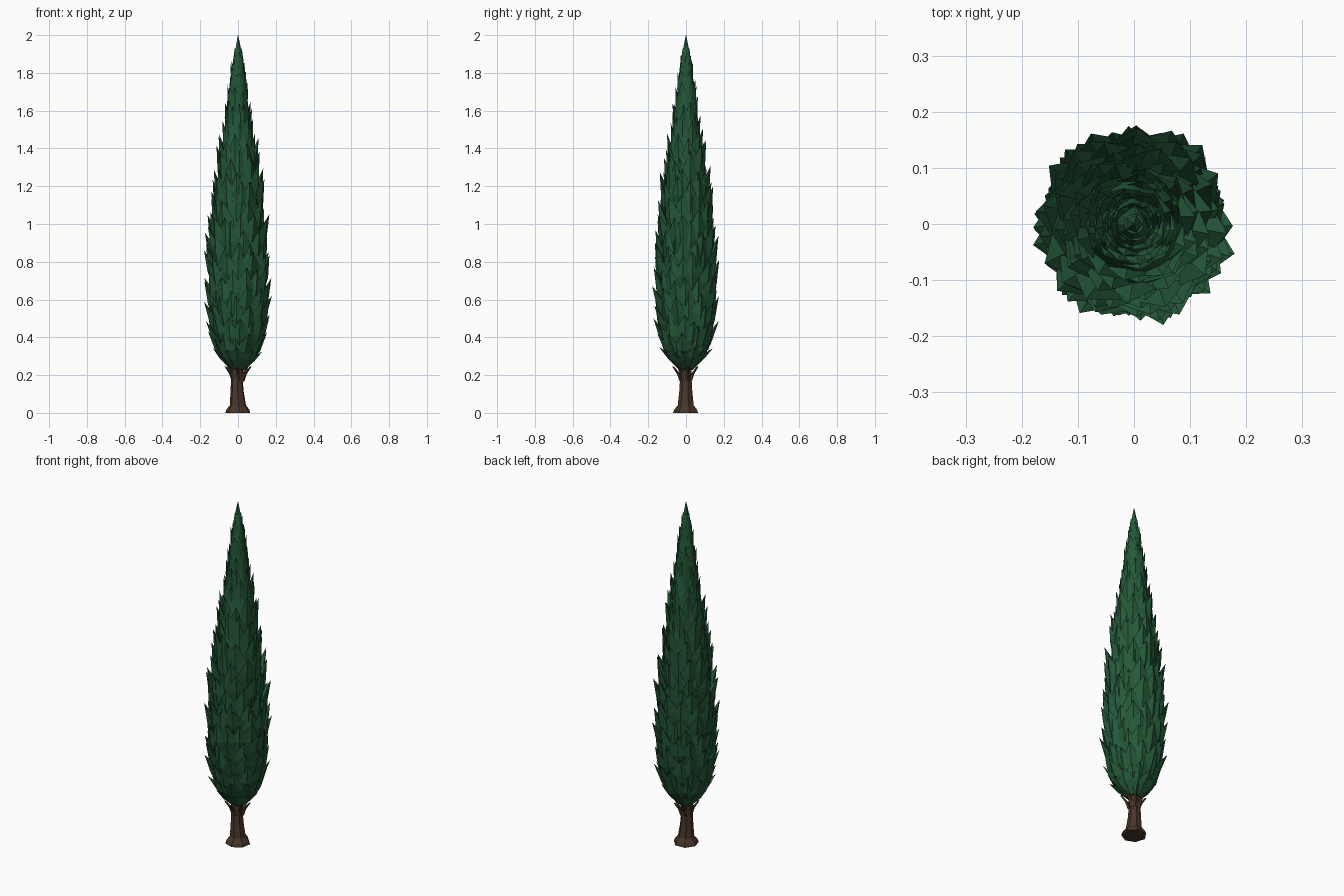
import bpy, bmesh, math, random
from mathutils import Vector

if "Cube" in bpy.data.objects:
    bpy.data.objects.remove(bpy.data.objects["Cube"])

random.seed(7)


def material(name, rgb):
    m = bpy.data.materials.new(name)
    m.diffuse_color = (*rgb, 1)
    m.use_nodes = True
    m.node_tree.nodes["Principled BSDF"].inputs["Base Color"].default_value = m.diffuse_color
    return m


GREEN = material("cypress green", (0.018, 0.100, 0.040))
BARK = material("bark brown", (0.066, 0.036, 0.022))


def finish(bm, name, mat):
    bmesh.ops.recalc_face_normals(bm, faces=bm.faces)
    me = bpy.data.meshes.new(name)
    bm.to_mesh(me)
    bm.free()
    me.materials.append(mat)
    ob = bpy.data.objects.new(name, me)
    bpy.context.collection.objects.link(ob)
    return ob


def lathe(bm, rings, sides, turn=0.0):
    """Closed faceted tube through (radius, z, x offset, y offset) rings."""
    loops = []
    for r, z, ox, oy in rings:
        loops.append([bm.verts.new((ox + r * math.cos(turn + math.tau * i / sides),
                                    oy + r * math.sin(turn + math.tau * i / sides), z))
                      for i in range(sides)])
    for a, b in zip(loops, loops[1:]):
        for i in range(sides):
            j = (i + 1) % sides
            bm.faces.new((a[i], a[j], b[j], b[i]))
    bm.faces.new(loops[0][::-1])
    bm.faces.new(loops[-1])


# Crown outline: (height, outer radius)
OUTLINE = [(0.22, 0.04), (0.27, 0.095), (0.33, 0.135), (0.42, 0.163), (0.55, 0.176),
           (0.70, 0.181), (0.82, 0.178), (1.0, 0.166), (1.2, 0.144), (1.4, 0.116),
           (1.6, 0.077), (1.8, 0.047), (1.9, 0.032), (2.0, 0.004)]


def outline(z):
    for (z0, r0), (z1, r1) in zip(OUTLINE, OUTLINE[1:]):
        if z <= z1:
            return r0 + (r1 - r0) * max(0, z - z0) / (z1 - z0)
    return OUTLINE[-1][1]


# Trunk with a flared foot
bm = bmesh.new()
lathe(bm, [(0.068, 0, 0, 0), (0.062, 0.018, 0, 0), (0.044, 0.04, 0, 0), (0.036, 0.11, -0.004, 0),
           (0.031, 0.19, -0.006, 0), (0.036, 0.30, -0.004, 0)], 7, 0.3)
finish(bm, "trunk", BARK)

# Short limbs reaching up into the crown
bm = bmesh.new()
for k in range(7):
    a = math.tau * k / 7 + 0.2
    c, s = math.cos(a), math.sin(a)
    lathe(bm, [(0.012, 0.165, 0.022 * c, 0.022 * s), (0.009, 0.205, 0.038 * c, 0.038 * s),
               (0.005, 0.245, 0.068 * c, 0.068 * s)], 4, a)
finish(bm, "limbs", BARK)

# Solid inner foliage
bm = bmesh.new()
lathe(bm, [(outline(z) * 0.74, z, 0, 0) for z in
           (0.235, 0.27, 0.33, 0.42, 0.6, 0.8, 1.0, 1.2, 1.4, 1.6, 1.8, 1.93)], 12)
finish(bm, "inner_foliage", GREEN)


def leaf(bm, angle, z_tip, length, width, r_tip):
    """Folded kite-shaped scale with its tip turned outward."""
    rad = Vector((math.cos(angle), math.sin(angle), 0))
    tan = Vector((-rad.y, rad.x, 0))

    def point(r, side, z):
        return bm.verts.new(rad * r + tan * side + Vector((0, 0, z)))
    z0 = max(0.225, z_tip - length)
    span = z_tip - z0
    zm = z0 + span * 0.50
    body = min(outline(zm) * 0.90, r_tip * 0.96)
    lean = random.uniform(-0.12, 0.12) * width
    base = point(min(outline(z0) * 0.72, body), 0, z0)
    left = point(body * 0.86, -width / 2, zm + span * 0.06)
    right = point(body * 0.86, width / 2, zm + span * 0.06)
    ridge = point(body, lean, zm)
    back = point(body * 0.70, 0, zm + span * 0.10)
    tip = point(r_tip, lean, z_tip)
    for a, b in ((base, left), (left, tip), (tip, right), (right, base)):
        bm.faces.new((a, ridge, b))
        bm.faces.new((b, back, a))


# Overlapping tiers of scales, shrinking towards the top
bm = bmesh.new()
z, row = 0.35, 0
while z < 1.95:
    r = outline(z)
    count = max(5, round(6 + r * 44))
    for i in range(count):
        a = math.tau * (i + 0.5 * (row % 2) + random.uniform(-0.2, 0.2)) / count + row * 0.13
        zt = z + random.uniform(-0.035, 0.035)
        size = 0.5 + 0.5 * min(1, r / 0.15)
        leaf(bm, a, zt, 0.235 * size * random.uniform(0.9, 1.1),
             (0.024 + 0.47 * r) * random.uniform(0.85, 1.15),
             outline(zt) * random.uniform(0.90, 1.05))
    z += 0.080 * (0.6 + 0.4 * min(1, r / 0.15))
    row += 1
finish(bm, "foliage_scales", GREEN)

# Pointed top shoot
bm = bmesh.new()
lathe(bm, [(0.018, 1.84, 0, 0), (0.022, 1.90, 0, 0), (0.001, 2.0, 0, 0)], 5)
finish(bm, "top_shoot", GREEN)
